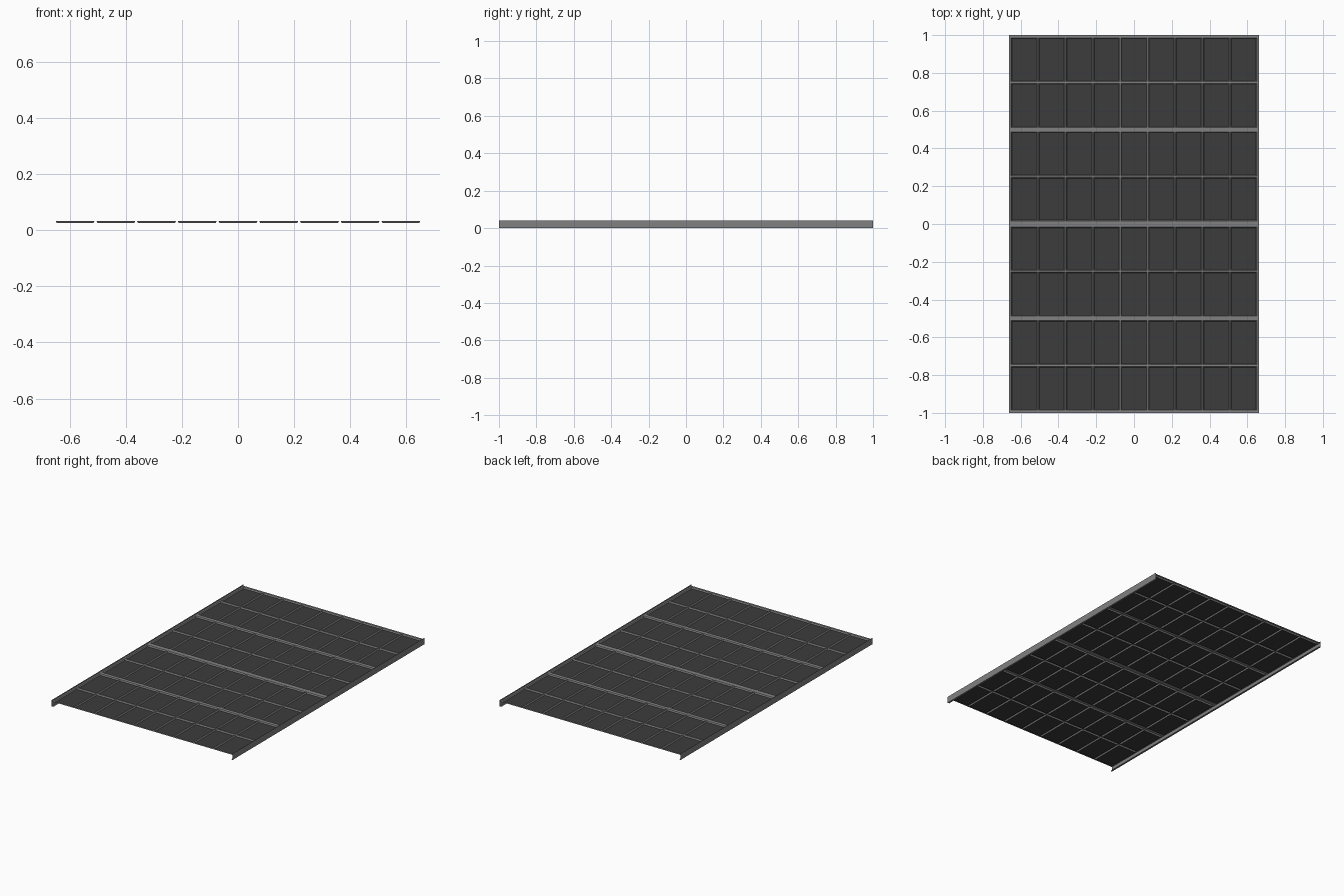
import bpy, bmesh

if "Cube" in bpy.data.objects:
    bpy.data.objects.remove(bpy.data.objects["Cube"])


def material(name, v):
    m = bpy.data.materials.new(name)
    m.diffuse_color = (v, v, v, 1)
    m.use_nodes = True
    m.node_tree.nodes["Principled BSDF"].inputs["Base Color"].default_value = m.diffuse_color
    return m


frame_grey = material("frame_grey", 0.22)
pane_dark = material("pane_charcoal", 0.045)

RAIL_X = 0.661      # outer web of the side rails
TOP, DEPTH = 0.033, 0.008


def make_object(name, bm, mats):
    me = bpy.data.meshes.new(name)
    bm.to_mesh(me)
    bm.free()
    for m in mats:
        me.materials.append(m)
    ob = bpy.data.objects.new(name, me)
    bpy.context.collection.objects.link(ob)
    return ob


# Cell limits: nine columns with narrow ribs, eight rows with graded ribs
pitch, rib = 1.306 / 9, 0.006
cols = [(-0.653 + i * pitch + rib / 2, -0.653 + (i + 1) * pitch - rib / 2) for i in range(9)]
half_rib = {0: 0.016, 0.25: 0.005, 0.5: 0.012, 0.75: 0.005, 1.0: 0.014}
rows = []
for i in range(8):
    a, b = -1 + i * 0.25, -0.75 + i * 0.25
    rows.append((a + half_rib[abs(a)], b - half_rib[abs(b)]))

# Lattice sheet with a sunken dark pane in every cell
xs = [-RAIL_X] + [v for c in cols for v in c] + [RAIL_X]
ys = [-1.0] + [v for r in rows for v in r] + [1.0]
bm = bmesh.new()
grid = [[bm.verts.new((x, y, TOP)) for x in xs] for y in ys]
cells = []
for j in range(len(ys) - 1):
    for i in range(len(xs) - 1):
        f = bm.faces.new((grid[j][i], grid[j][i + 1], grid[j + 1][i + 1], grid[j + 1][i]))
        if i % 2 and j % 2:
            cells.append(f)
bm.normal_update()
bmesh.ops.inset_individual(bm, faces=cells, thickness=0.006, depth=-DEPTH)
for f in cells:
    f.material_index = 1
make_object("pane_lattice", bm, [frame_grey, pane_dark])


# Side rails: thin upright web with a bottom flange turned inward
for name, s in (("left_rail", -1), ("right_rail", 1)):
    bm = bmesh.new()
    profile = [(s * (RAIL_X - 0.012), 0), (s * RAIL_X, 0), (s * RAIL_X, 0.042)]
    rings = [[bm.verts.new((x, y, z)) for x, z in profile] for y in (-1, 1)]
    for k in range(2):
        quad = [rings[0][k], rings[1][k], rings[1][k + 1], rings[0][k + 1]]
        bm.faces.new(quad if s > 0 else quad[::-1])
    make_object(name, bm, [frame_grey])
